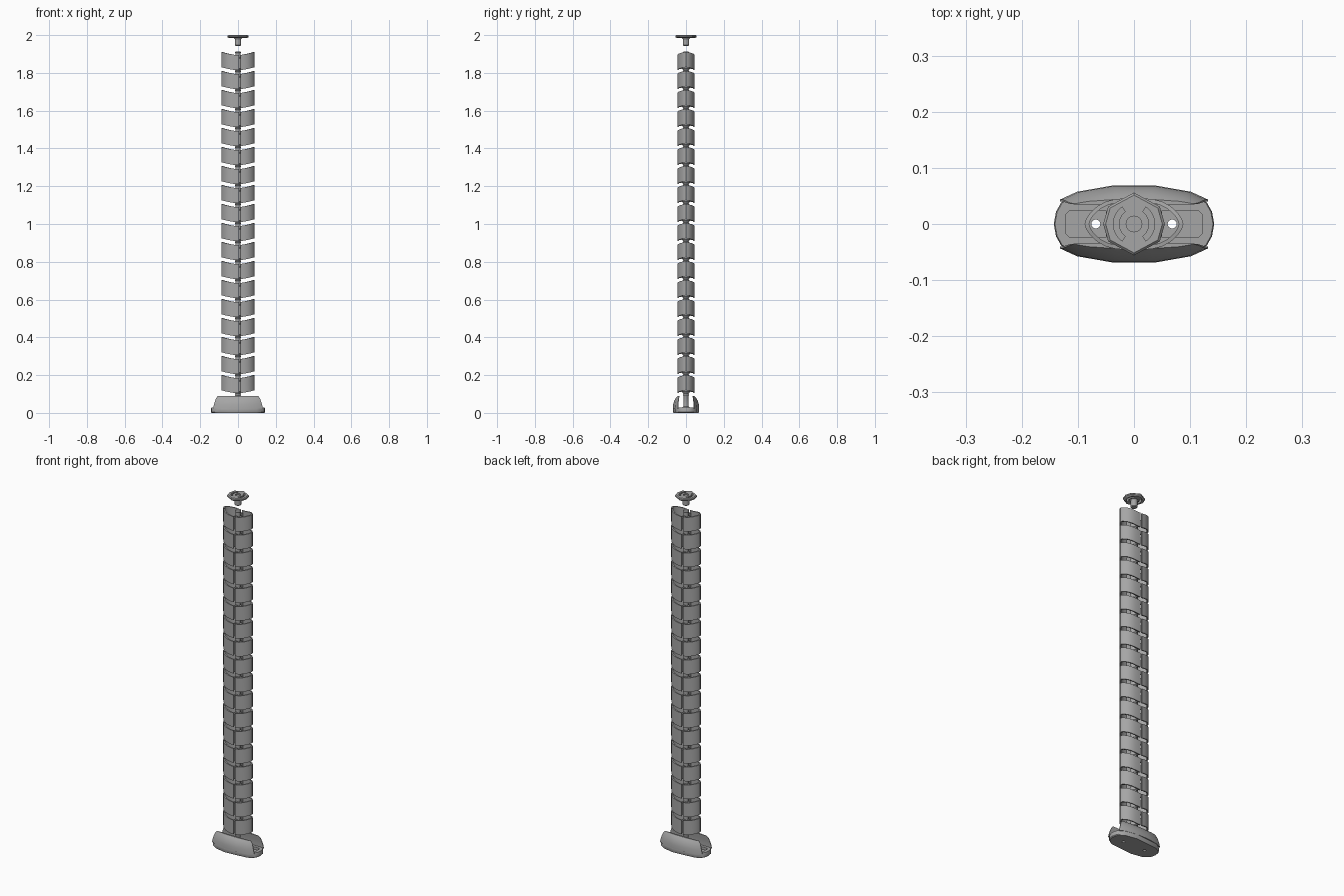
import bpy, bmesh, math

if "Cube" in bpy.data.objects:
    bpy.data.objects.remove(bpy.data.objects["Cube"])

grey = bpy.data.materials.new("mid grey plastic")
grey.diffuse_color = (0.38, 0.38, 0.38, 1)
grey.use_nodes = True
grey.node_tree.nodes["Principled BSDF"].inputs["Base Color"].default_value = grey.diffuse_color


def finish(bm, name, smooth=True):
    bmesh.ops.remove_doubles(bm, verts=bm.verts, dist=1e-6)
    bmesh.ops.recalc_face_normals(bm, faces=bm.faces)
    me = bpy.data.meshes.new(name)
    bm.to_mesh(me)
    bm.free()
    ob = bpy.data.objects.new(name, me)
    bpy.context.collection.objects.link(ob)
    me.materials.append(grey)
    if smooth:
        bpy.ops.object.select_all(action='DESELECT')
        ob.select_set(True)
        bpy.context.view_layer.objects.active = ob
        bpy.ops.object.shade_smooth_by_angle(angle=math.radians(30))
    return ob


def loft(bm, rings, caps=True, closed=False):
    """Skin a list of equal-length closed point loops."""
    vs = [[bm.verts.new(p) for p in r] for r in rings]
    n = len(vs[0])
    pairs = list(zip(vs, vs[1:])) + ([(vs[-1], vs[0])] if closed else [])
    for a, b in pairs:
        for i in range(n):
            j = (i + 1) % n
            bm.faces.new((a[i], a[j], b[j], b[i]))
    if caps and not closed:
        bm.faces.new(vs[0])
        bm.faces.new(vs[-1])


def lathe(bm, profile, n=16):
    """Stack of round sections given as (radius, z)."""
    loft(bm, [[(r * math.cos(2 * math.pi * k / n), r * math.sin(2 * math.pi * k / n), z)
               for k in range(n)] for r, z in profile])


def prism(bm, outline, z0, z1):
    loft(bm, [[(x, y, z) for x, y in outline] for z in (z0, z1)])


def cut(ob, cutter):
    cutter.hide_render = True
    cutter.hide_set(True)
    m = ob.modifiers.new("cut", 'BOOLEAN')
    m.operation, m.object, m.solver = 'DIFFERENCE', cutter, 'EXACT'


# Chain links: two C-shaped guards joined by a web, slit on opposite sides
def link(index):
    top = 0.2 + 0.1006 * index          # highest edge, at the outer ends
    bm = bmesh.new()
    half = [(0.012, 0.046), (0.032, 0.0445), (0.050, 0.040), (0.065, 0.032),
            (0.077, 0.021), (0.085, 0.010), (0.088, 0.0)]
    path = [(x, -y) for x, y in half] + half[-2::-1][:-1] + [(0.012, 0.046), (-0.004, 0.046)]
    for s in (1, -1):
        rings = []
        for x, y in path:
            drop = 0.016 * (1 - min(1, abs(x) / 0.088) ** 1.6)
            xi, yi = (x * 0.91 if x > 0.02 else x), y * 0.86
            rings.append([(s * x, s * y, top - 0.08 - drop), (s * x, s * y, top - drop),
                          (s * xi, s * yi, top - drop), (s * xi, s * yi, top - 0.08 - drop)])
        loft(bm, rings)
    prism(bm, [(-0.004, -0.043), (0.004, -0.043), (0.004, 0.043), (-0.004, 0.043)],
          top - 0.09, top - 0.025)
    # socket, neck and ball of the pivot joint
    lathe(bm, [(0.014, top - 0.098), (0.021, top - 0.088), (0.021, top - 0.035),
               (0.013, top - 0.028), (0.013, top - 0.008), (0.016, top - 0.003),
               (0.013, top + 0.004)])
    finish(bm, f"chain_link_{index + 1:02d}")


for i in range(18):
    link(i)

# Foot plate with rounded ends
end = [(0.100, -0.057), (0.130, -0.038), (0.139, -0.022), (0.143, 0.0),
       (0.139, 0.022), (0.130, 0.038), (0.100, 0.057), (0.035, 0.069)]
outline = end + [(-x, -y) for x, y in end]
bm = bmesh.new()
loft(bm, [[(x * s, y * s, z) for x, y in outline]
          for s, z in ((0.97, 0), (1, 0.004), (1, 0.022), (0.985, 0.028))])
plate = finish(bm, "foot_plate")

# Recessed trays and screw holes in the plate
for s in (-1, 1):
    bm = bmesh.new()
    prism(bm, [(s * 0.05, -0.024), (s * 0.115, -0.024), (s * 0.121, -0.018),
               (s * 0.121, 0.018), (s * 0.115, 0.024), (s * 0.05, 0.024)], 0.014, 0.05)
    cut(plate, finish(bm, "tray_cutter", False))
    bm = bmesh.new()
    lathe(bm, [(0.008, -0.01), (0.008, 0.05)], 16)
    bmesh.ops.translate(bm, verts=bm.verts, vec=(s * 0.068, 0, 0))
    cut(plate, finish(bm, "screw_hole_cutter", False))

# Bulging side walls of the foot, leaning in at the top
for s, name in ((-1, "front_foot_wall"), (1, "back_foot_wall")):
    bm = bmesh.new()
    sections = ((0.024, 0.132, 0.069, 0.040), (0.045, 0.127, 0.068, 0.040),
                (0.065, 0.121, 0.062, 0.038), (0.080, 0.115, 0.053, 0.036),
                (0.090, 0.106, 0.044, 0.035))
    loft(bm, [[(-w, s * yi, z), (-w, s * (yi + (yo - yi) * 0.12), z),
               (-w * 0.77, s * (yi + (yo - yi) * 0.6), z), (-w * 0.27, s * yo, z),
               (w * 0.27, s * yo, z), (w * 0.77, s * (yi + (yo - yi) * 0.6), z),
               (w, s * (yi + (yo - yi) * 0.12), z), (w, s * yi, z)]
              for z, w, yo, yi in sections])
    finish(bm, name)

# Post linking the foot to the lowest link
bm = bmesh.new()
lathe(bm, [(0.024, 0.025), (0.014, 0.035), (0.012, 0.085), (0.016, 0.094), (0.012, 0.104)])
finish(bm, "foot_post")

# Mounting disc at the top, with bevelled edge and two curved slots
disc = [(0, 0.056), (0.046, 0.031), (0.055, 0), (0.046, -0.031),
        (0, -0.056), (-0.046, -0.031), (-0.055, 0), (-0.046, 0.031)]
bm = bmesh.new()
loft(bm, [[(x * s, y * s, z) for x, y in disc]
          for s, z in ((0.86, 1.984), (1, 1.989), (1, 1.996), (0.92, 2.0))])
plate = finish(bm, "mounting_disc", False)
for s in (-1, 1):
    bm = bmesh.new()
    angles = [math.radians(a) for a in range(-55, 56, 11)]
    pts = [(s * r * math.cos(a), r * math.sin(a))
           for r, seq in ((0.037, angles), (0.027, angles[::-1])) for a in seq]
    prism(bm, pts, 1.97, 2.02)
    cut(plate, finish(bm, "slot_cutter", False))
bm = bmesh.new()
lathe(bm, [(0.014, 1.994), (0.014, 2.02)])
cut(plate, finish(bm, "centre_recess_cutter", False))

# Stem below the disc
bm = bmesh.new()
lathe(bm, [(0.014, 1.943), (0.017, 1.947), (0.017, 1.978), (0.022, 1.986)])
finish(bm, "mounting_stem")
